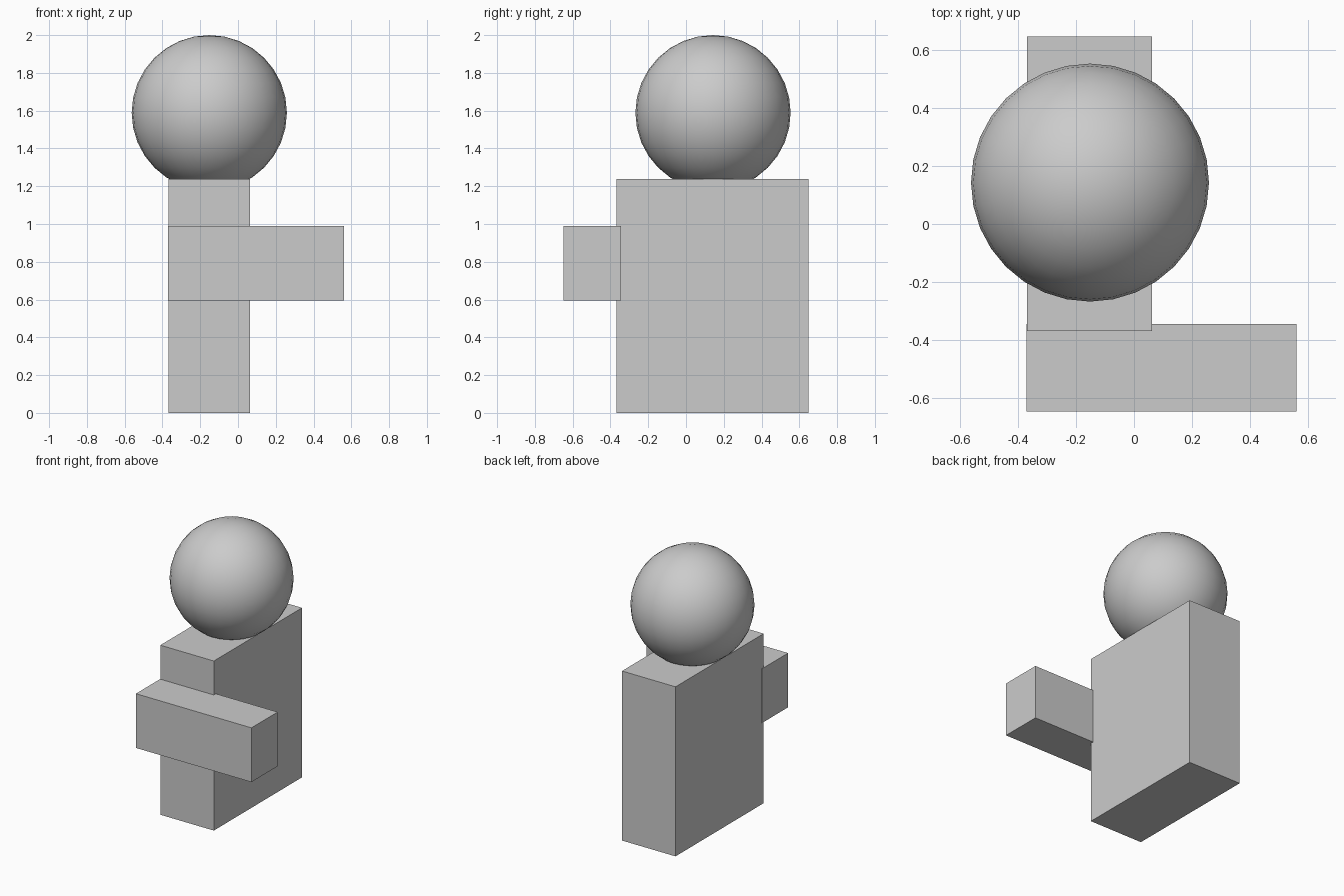
import bpy
import math

if "Cube" in bpy.data.objects:
    bpy.data.objects.remove(bpy.data.objects["Cube"])


def box(name, lo, hi):
    """Axis-aligned block from its two opposite corners."""
    bpy.ops.mesh.primitive_cube_add(
        size=1, location=[(a + b) / 2 for a, b in zip(lo, hi)])
    ob = bpy.context.object
    ob.name = name
    ob.scale = [b - a for a, b in zip(lo, hi)]
    bpy.ops.object.transform_apply(location=False, rotation=False, scale=True)
    return ob


# Upright slab and the crossbar set into its front face
box("upright_slab", (-0.369, -0.369, 0), (0.063, 0.648, 1.238))
box("front_crossbar", (-0.371, -0.648, 0.594), (0.562, -0.345, 0.99))

# Ball sunk slightly into the top of the slab
bpy.ops.mesh.primitive_uv_sphere_add(
    segments=32, ring_count=16, radius=0.411, location=(-0.152, 0.143, 1.589))
bpy.context.object.name = "top_ball"
bpy.ops.object.shade_smooth_by_angle(angle=math.radians(30))
